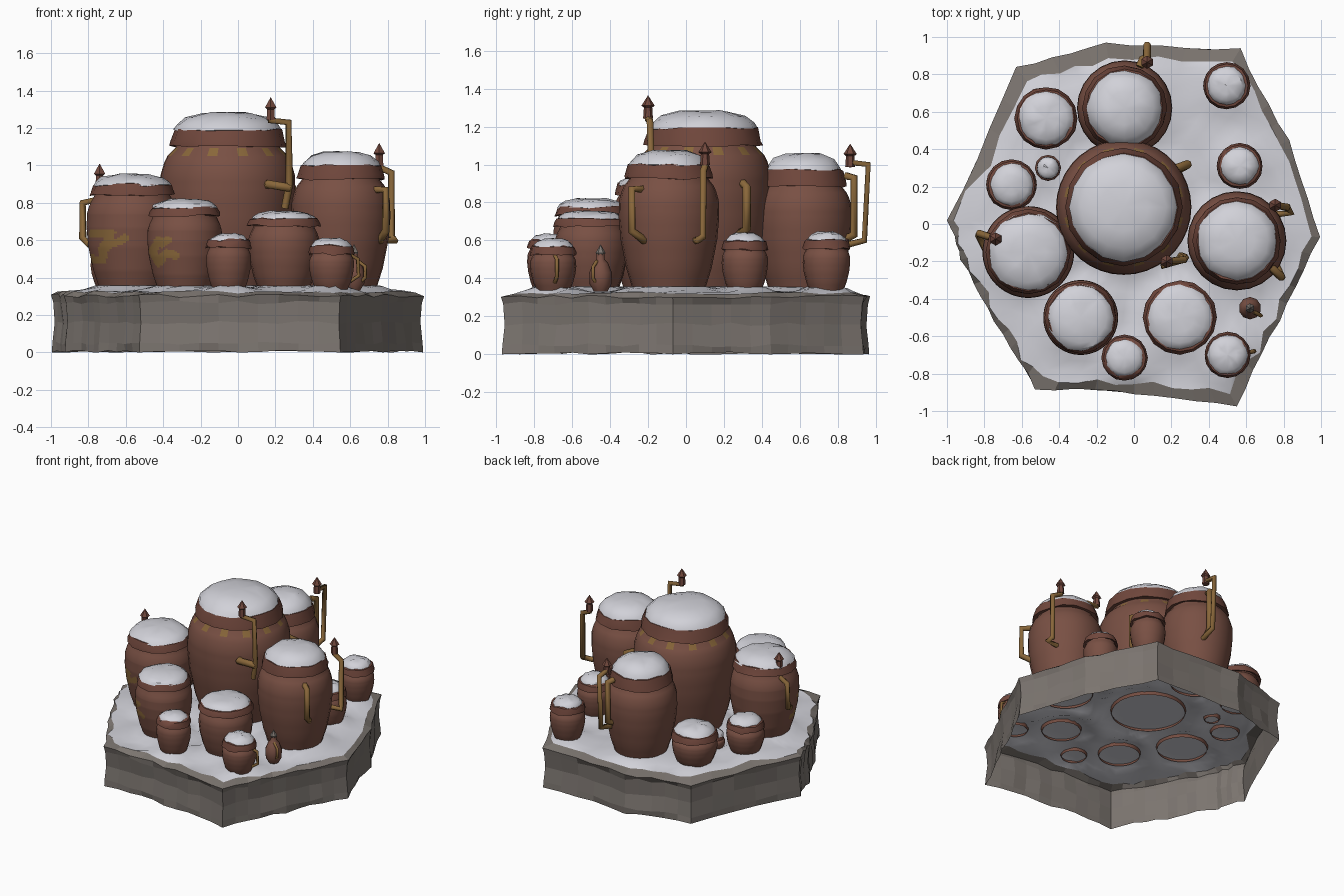
import bpy, bmesh, math, random
from mathutils import Vector

if "Cube" in bpy.data.objects:
    bpy.data.objects.remove(bpy.data.objects["Cube"])
random.seed(4)


def material(name, rgb):
    m = bpy.data.materials.new(name)
    m.diffuse_color = (*rgb, 1)
    m.use_nodes = True
    m.node_tree.nodes["Principled BSDF"].inputs["Base Color"].default_value = m.diffuse_color
    return m


CLAY = material("terracotta", (0.19, 0.08, 0.057))
RIM = material("dark_terracotta", (0.165, 0.064, 0.046))
SNOW = material("snow", (0.64, 0.64, 0.69))
STONE = material("grey_stone", (0.2, 0.177, 0.16))
BRASS = material("mustard_brass", (0.25, 0.135, 0.042))


def finish(name, bm, mats, smooth=40):
    me = bpy.data.meshes.new(name)
    bm.to_mesh(me)
    bm.free()
    for m in mats:
        me.materials.append(m)
    if smooth:
        for p in me.polygons:
            p.use_smooth = True
        me.set_sharp_from_angle(angle=math.radians(smooth))
    ob = bpy.data.objects.new(name, me)
    bpy.context.collection.objects.link(ob)
    return ob


def bridge(bm, a, b):
    """Join two rings of vertices; either may be a single point."""
    n = max(len(a), len(b))
    for i in range(n):
        j = (i + 1) % n
        if len(a) == 1:
            bm.faces.new((a[0], b[j], b[i]))
        elif len(b) == 1:
            bm.faces.new((a[i], a[j], b[0]))
        else:
            bm.faces.new((a[i], a[j], b[j], b[i]))


def lathe(name, x, y, profile, mats, segs=20, jit=0.0, zjit=0.0, paint=None, smooth=40):
    """Spin (radius, z) points around a vertical axis; paint picks a colour per face."""
    bm = bmesh.new()
    rings = []
    for r, z in profile:
        if r == 0:
            rings.append([bm.verts.new((x, y, z))])
            continue
        ring = []
        for i in range(segs):
            a = 2 * math.pi * i / segs - math.pi / 2
            q = r * (1 + random.uniform(-jit, jit))
            ring.append(bm.verts.new((x + q * math.cos(a), y + q * math.sin(a),
                                      z + random.uniform(-zjit, zjit))))
        rings.append(ring)
    for a, b in zip(rings, rings[1:]):
        bridge(bm, a, b)
    if paint:
        for n, f in enumerate(bm.faces):
            c = f.calc_center_median()
            f.material_index = paint(n % segs, c.x - x, c.y - y, c.z)
    return finish(name, bm, mats, smooth)


# ---- pots: clay body, flared lip, snow cap
BASE = 0.335
BODY = [(0, .71), (.2, .85), (.45, .96), (.65, 1.0), (.8, .99), (.88, .94), (.93, .89)]


def pot(name, x, y, R, zc, ztop, lip, cap=.89, segs=20, paint=None):
    L = R * lip
    H = zc - BASE
    pts = BODY + [(.985, min(.85, lip * .9)), (1.0, lip * .88)]
    prof = []
    for (t0, r0), (t1, r1) in zip(pts, pts[1:]):
        steps = 1 if t1 - t0 < .1 else 10 if segs > 40 else 3
        for s in range(steps):
            f = s / steps
            prof.append((R * (r0 + (r1 - r0) * f), BASE + H * (t0 + (t1 - t0) * f)))
    prof.append((R * lip * .88, zc + .01))
    lathe(name + "_body", x, y, prof, [CLAY, BRASS], segs, 0, 0, paint)
    h = ztop - zc
    ze = zc + h * .48
    lathe(name + "_lip", x, y, [(L * .86, zc), (L * 1.01, zc - .005), (L * .99, zc + h * .12),
                                (L * .92, ze), (L * .78, ze + .005)],
          [RIM], 16, .015, .007, None, 30)
    s = L * cap
    u = ztop - ze
    lathe(name + "_snow_cap", x, y,
          [(s * .95, ze - .012), (s * 1.03, ze - .004), (s * .97, ze + u * .25), (s * .8, ze + u * .66),
           (s * .46, ze + u * .95), (0, ztop)],
          [SNOW], 16, .02, .006)


# painted marks, chosen by face position relative to the pot axis
def neck_marks(i, dx, dy, z):
    return 1 if 1.04 < z < 1.09 and i % 3 == 1 else 0


def strokes(lines, width):
    def paint(i, dx, dy, z):
        p = Vector((dx, z))
        for line in lines:
            for a, b in zip(line, line[1:]):
                a, b = Vector(a), Vector(b)
                t = max(0, min(1, (p - a).dot(b - a) / (b - a).length_squared))
                if dy < 0 and (p - a.lerp(b, t)).length < width:
                    return 1
        return 0
    return paint


left_mark = strokes([[(-.215, .635), (-.11, .64), (-.165, .55), (-.12, .57)], [(-.1, .58), (-.04, .61)],
                     [(-.215, .5), (-.16, .495), (-.15, .55)]], .021)
front_mark = strokes([[(-.14, .6), (-.17, .54), (-.14, .48), (-.1, .53), (-.05, .52)],
                      [(-.12, .58), (-.09, .6)]], .022)

POTS = [  # name, x, y, radius, lip height, top, lip ratio, cap ratio, sides, paint
    ("great_pot", -.055, .09, .362, 1.105, 1.285, .86, .90, 36, neck_marks),
    ("back_pot", -.05, .62, .255, .89, 1.06, .88, .88, 24, None),
    ("right_pot", .55, -.09, .265, .93, 1.075, .88, .89, 24, None),
    ("left_pot", -.565, -.15, .245, .845, .955, .92, .91, 90, left_mark),
    ("front_left_pot", -.285, -.5, .2, .735, .82, .95, .91, 90, front_mark),
    ("front_pot", .245, -.5, .19, .68, .755, 1.03, .87, 20, None),
    ("small_front_pot", -.05, -.715, .122, .565, .635, 1.0, .82, 18, None),
    ("small_corner_pot", .5, -.7, .122, .53, .61, 1.0, .86, 18, None),
    ("rear_left_pot", -.47, .565, .16, .54, .63, 1.04, .86, 18, None),
    ("small_left_pot", -.655, .21, .135, .53, .61, 1.0, .84, 18, None),
    ("small_right_pot", .565, .31, .122, .555, .64, 1.0, .82, 18, None),
    ("small_rear_pot", .495, .74, .125, .56, .645, 1.0, .82, 18, None),
    ("tiny_pot", -.46, .3, .07, .42, .48, .85, .97, 12, None),
]
for p in POTS:
    pot(*p)

# ---- tiny bottle with a pointed stopper
lathe("bottle", .62, -.45, [(.035, .33), (.058, .37), (.06, .43), (.04, .48), (.022, .5), (.02, .53)],
      [CLAY], 10)
lathe("bottle_stopper", .62, -.45, [(.018, .52), (.026, .535), (0, .58)], [STONE], 6, smooth=0)

# ---- stone slab: angular outline, rough walls, open underneath
OUTLINE = [(-1, .02), (-.93, -.19), (-.75, -.52), (-.53, -.885), (0, -.91), (.55, -.975), (.78, -.52),
           (.995, -.07), (.83, .45), (.57, .94), (-.15, .97), (-.63, .84)]
STEP = 5
edge = []
for k, p in enumerate(OUTLINE):
    q = OUTLINE[(k + 1) % len(OUTLINE)]
    edge += [Vector(p).lerp(Vector(q), s / STEP) for s in range(STEP)]


def ground_height(x, y):
    z = .32 + .01 * math.sin(7 * x + 2) * math.cos(6 * y) + random.uniform(-.004, .005)
    for p in POTS:
        d = math.hypot(x - p[1], y - p[2]) - p[3] * .82
        z = max(z, .358 - max(d, 0) * .4)
    return z


bm = bmesh.new()
walls = []
for z, s in ((0, .988), (.05, .992), (.16, .98), (.27, .988), (.305, 1.0)):
    ring = []
    for k, e in enumerate(edge):
        corner = k % STEP == 0
        f = s if corner else s - random.uniform(0, .016)
        if corner and z in (0, .305):
            f = max(f, .995)
        dz = random.uniform(0, .012) if z == 0 else random.uniform(-.012, .008)
        ring.append(bm.verts.new((e.x * f, e.y * f, z + (0 if z == 0 and corner else dz))))
    walls.append(ring)
for a, b in zip(walls, walls[1:]):
    bridge(bm, a, b)
border = []
for e in edge:
    bare = .05 if e.x < -.2 and e.y > .25 else .03 if abs(e.y) > .75 else 0
    f = random.uniform(.94, .985) - bare
    border.append(bm.verts.new((e.x * f, e.y * f, .318 + random.uniform(-.003, .012))))
bridge(bm, walls[-1], border)
border_points = [v.co.copy() for v in border]
finish("stone_slab", bm, [STONE], 0)

# ---- snow blanket, drifting up around the pots
bm = bmesh.new()
prev = [bm.verts.new(c) for c in border_points]
for n in range(15):
    s = .88 - n * .06
    ring = [bm.verts.new((e.x * s, e.y * s, ground_height(e.x * s, e.y * s))) for e in edge]
    bridge(bm, prev, ring)
    prev = ring
bridge(bm, prev, [bm.verts.new((0, 0, .358))])
finish("snow_blanket", bm, [SNOW], 40)


# ---- brass pipes and handles
def pipe(name, pts, r=.022):
    cu = bpy.data.curves.new(name, 'CURVE')
    cu.dimensions = '3D'
    cu.bevel_depth = r
    cu.bevel_resolution = 1
    cu.use_fill_caps = True
    sp = cu.splines.new('POLY')
    sp.points.add(len(pts) - 1)
    for a, b in zip(sp.points, pts):
        a.co = (*b, 1)
    cu.materials.append(BRASS)
    bpy.context.collection.objects.link(bpy.data.objects.new(name, cu))


def spear_pipe(name, tip, pts):
    x, y, z = tip
    pipe(name, [(x, y, z - .08)] + pts, .02)
    lathe(name + "_tip", x, y, [(0, z - .125), (.026, z - .123), (.022, z - .065), (.035, z - .055), (0, z)],
          [RIM], 6, smooth=0)


spear_pipe("great_pipe", (.175, -.2, 1.365),
           [(.175, -.2, 1.24), (.27, -.19, 1.23), (.275, -.18, .9), (.25, -.17, .77)])
pipe("great_pipe_foot", [(.275, -.18, .88), (.16, -.22, .9), (.15, -.15, .89)], .025)
spear_pipe("right_pipe", (.755, .1, 1.12),
           [(.755, .1, .99), (.82, .09, .96), (.82, .09, .62), (.84, .06, .6), (.74, .05, .6)])
spear_pipe("left_pipe", (-.74, -.08, 1.01),
           [(-.74, -.08, .82), (-.83, -.05, .8), (-.83, -.06, .61), (-.8, -.13, .58), (-.74, -.13, .58)])
spear_pipe("back_pipe", (.07, .865, 1.11),
           [(.07, .87, 1.01), (.07, .96, 1.0), (.07, .94, .6), (.06, .82, .57)])
pipe("back_handle", [(.03, .84, .94), (.05, .885, .93), (.05, .885, .63), (.03, .82, .6)])
pipe("right_handle", [(.72, -.22, .87), (.79, -.285, .87), (.79, -.285, .65), (.76, -.22, .6), (.7, -.2, .6)])
pipe("great_handle", [(.18, .28, .92), (.29, .32, .88), (.29, .32, .66), (.2, .27, .63)], .023)
pipe("corner_handle", [(.6, -.69, .52), (.64, -.68, .5), (.645, -.68, .41), (.6, -.69, .38)], .011)
pipe("bottle_handle", [(.64, -.47, .49), (.68, -.49, .46), (.68, -.49, .4), (.65, -.47, .37)], .01)
